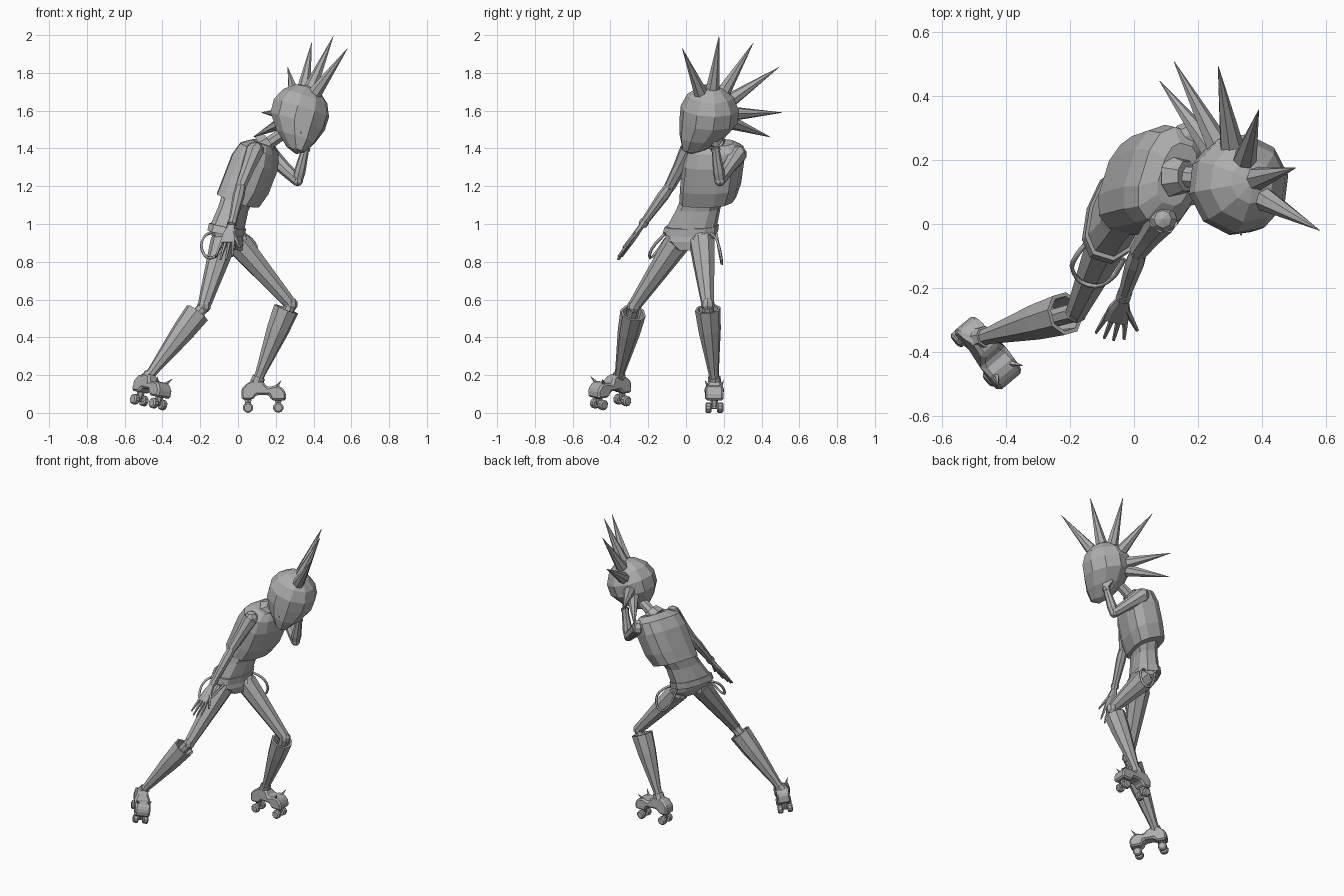
import bpy, bmesh, math
from mathutils import Vector as V, Matrix

cube = bpy.data.objects.get("Cube")
if cube:
    bpy.data.objects.remove(cube)

grey = bpy.data.materials.new("clay_grey")
grey.use_nodes = True
COL = (0.42, 0.42, 0.42, 1)
grey.diffuse_color = COL
grey.node_tree.nodes["Principled BSDF"].inputs["Base Color"].default_value = COL


def add(name, bm):
    bmesh.ops.recalc_face_normals(bm, faces=bm.faces)
    me = bpy.data.meshes.new(name)
    bm.to_mesh(me)
    bm.free()
    me.materials.append(grey)
    ob = bpy.data.objects.new(name, me)
    bpy.context.collection.objects.link(ob)
    return ob


def loft(name, rings, n=10, square=1.0):
    """Skin rings of (centre, side half-axis, forward half-axis)."""
    bm = bmesh.new()
    loops = []
    for c, a, b in rings:
        loop = []
        for i in range(n):
            t = 2 * math.pi * (i + 0.5) / n
            x, y = math.cos(t), math.sin(t)
            x = math.copysign(abs(x) ** square, x)
            y = math.copysign(abs(y) ** square, y)
            loop.append(bm.verts.new(V(c) + V(a) * x + V(b) * y))
        loops.append(loop)
    for p, q in zip(loops, loops[1:]):
        for i in range(n):
            j = (i + 1) % n
            bm.faces.new((p[i], p[j], q[j], q[i]))
    bm.faces.new(loops[0])
    bm.faces.new(loops[-1])
    return add(name, bm)


def turned(name, a, b, profile, n=8):
    """Turn a profile of (fraction along a to b, radius)."""
    a, b = V(a), V(b)
    m = (b - a).to_track_quat('Z', 'Y').to_matrix()
    rings = [(a.lerp(b, t), m.col[0] * r, m.col[1] * r) for t, r in profile]
    return loft(name, rings, n)


def rod(name, a, b, r1, r2, n=8):
    return turned(name, a, b, [(0, r1), (1, r2)], n)


def ball(name, c, r):
    bm = bmesh.new()
    bmesh.ops.create_uvsphere(bm, u_segments=8, v_segments=5, radius=r,
                              matrix=Matrix.Translation(c))
    return add(name, bm)


def frame(fwd, up, origin):
    f = V(fwd).normalized()
    s = f.cross(V(up)).normalized()
    u = s.cross(f)
    return Matrix.Translation(origin) @ Matrix((s, f, u)).transposed().to_4x4()


# Head: faceted ball drawn forward and down into a pointed chin
head_at = V((0.325, 0.125, 1.58))
H = frame((0.45, -0.87, -0.1), (0.3, 0.05, 0.95), head_at)
bm = bmesh.new()
bmesh.ops.create_uvsphere(bm, u_segments=10, v_segments=7, radius=1)
for v in bm.verts:
    x, y, z = v.co
    k = max(0, -z)
    v.co = H @ V((0.16 * x * (1 - 0.4 * k * k), 0.16 * y + 0.1 * k * k,
                  0.162 * z * (1 + 0.3 * k)))
add("head", bm)
rod("nose", head_at + V((0.0, -0.11, -0.08)), head_at + V((0.01, -0.16, -0.1)), 0.018, 0.003, 4)

# Mohawk spikes fanning over the skull
tips = [(0.58, -0.02, 1.93), (0.505, 0.175, 1.995), (0.39, 0.357, 1.96),
        (0.263, 0.493, 1.83), (0.125, 0.508, 1.59), (0.08, 0.447, 1.46)]
for i, tip in enumerate(tips):
    d = (V(tip) - head_at).normalized()
    rod(f"hair_spike_{i + 1}", head_at + d * 0.13, tip, 0.04, 0.001, 7)

# Neck and collar
rod("neck", (0.12, 0.15, 1.4), (0.27, 0.14, 1.5), 0.036, 0.032)
turned("collar", (0.125, 0.15, 1.41), (0.165, 0.15, 1.44), [(0, 0.07), (1, 0.05)])

# Torso: wide boxy shirt over a slim waist
L = V((0.29, 0.95, 0.0))
F = V((0.9, -0.27, -0.36))
loft("shirt", [((0.0, 0.115, 1.125), L * 0.15, F * 0.108),
               ((0.04, 0.13, 1.2), L * 0.162, F * 0.118),
               ((0.09, 0.145, 1.33), L * 0.165, F * 0.118),
               ((0.115, 0.15, 1.4), L * 0.155, F * 0.095),
               ((0.135, 0.155, 1.43), L * 0.1, F * 0.055)], 12, 0.72)
F2 = V((0.93, -0.29, -0.2))
loft("waist", [((-0.06, 0.025, 0.97), L * 0.14, F2 * 0.082),
               ((-0.025, 0.065, 1.08), L * 0.12, F2 * 0.072),
               ((0.01, 0.11, 1.17), L * 0.125, F2 * 0.08)], 10, 0.8)
loft("pelvis", [((-0.03, 0.03, 0.87), L * 0.08, F2 * 0.055),
                ((-0.05, 0.025, 0.92), L * 0.135, F2 * 0.08),
                ((-0.06, 0.025, 0.97), L * 0.14, F2 * 0.082)], 10, 0.8)
loft("belt", [((-0.063, 0.022, 0.95), L * 0.15, F2 * 0.091),
              ((-0.055, 0.03, 0.99), L * 0.147, F2 * 0.089)], 10, 0.8)


def strap(name, pts):
    cu = bpy.data.curves.new(name, 'CURVE')
    cu.dimensions = '3D'
    cu.bevel_depth = 0.008
    cu.bevel_resolution = 0
    cu.resolution_u = 3
    sp = cu.splines.new('BEZIER')
    sp.bezier_points.add(len(pts) - 1)
    for bp, p in zip(sp.bezier_points, pts):
        bp.co = p
        bp.handle_left_type = bp.handle_right_type = 'AUTO'
    cu.materials.append(grey)
    bpy.context.collection.objects.link(bpy.data.objects.new(name, cu))


# Braces hanging loose from the belt
strap("right_brace", [(-0.13, -0.04, 0.96), (-0.18, -0.1, 0.93), (-0.19, -0.15, 0.86),
                      (-0.145, -0.19, 0.82), (-0.08, -0.18, 0.87), (-0.03, -0.11, 0.95)])
strap("left_brace", [(0.0, 0.12, 0.96), (0.07, 0.16, 0.92), (0.1, 0.18, 0.86),
                     (0.06, 0.19, 0.79), (0.0, 0.18, 0.84), (-0.04, 0.16, 0.95)])


def hand(side, wrist, tip, across):
    """Flat palm with four spread fingers and a thumb."""
    w, t, a = V(wrist), V(tip), V(across).normalized()
    d = t - w
    n = d.cross(a).normalized() * 0.014
    mid = w + d * 0.5
    loft(side + "_palm", [(w, a * 0.018, n), (w + d * 0.25, a * 0.036, n),
                          (mid, a * 0.04, n)], 8, 0.7)
    for i in range(4):
        o = (i - 1.5) / 1.5
        end = w + d * (1 - 0.12 * abs(o)) + a * 0.045 * o
        rod(f"{side}_finger_{i + 1}", mid - d * 0.06 + a * 0.029 * o, end, 0.011, 0.005, 5)
    rod(side + "_thumb", w + d * 0.2 + a * 0.02, w + d * 0.62 + a * 0.075, 0.012, 0.006, 5)


def arm(side, shoulder, elbow, wrist):
    ball(side + "_shoulder", V(shoulder), 0.047)
    turned(side + "_sleeve", shoulder, elbow, [(0, 0.05), (0.5, 0.037), (1, 0.03)])
    ball(side + "_elbow", V(elbow), 0.03)
    turned(side + "_forearm", elbow, wrist, [(0, 0.027), (0.25, 0.031), (1, 0.019)])
    turned(side + "_cuff", elbow, wrist, [(0.87, 0.025), (0.97, 0.025)])


arm("right", (0.09, 0.015, 1.39), (0.015, -0.085, 1.2), (-0.035, -0.235, 0.99))
hand("right", (-0.035, -0.235, 0.99), (-0.08, -0.365, 0.805), (0.9, -0.2, 0))
arm("left", (0.165, 0.275, 1.37), (0.315, 0.18, 1.23), (0.36, 0.155, 1.41))
hand("left", (0.36, 0.155, 1.41), (0.345, 0.19, 1.55), (0.6, -0.7, 0))


def leg(side, hip, knee, boot_top, ankle):
    ball(side + "_hip", V(hip), 0.068)
    turned(side + "_thigh", hip, knee, [(0, 0.07), (0.3, 0.06), (1, 0.034)])
    ball(side + "_knee", V(knee), 0.037)
    rod(side + "_shin", knee, V(knee).lerp(V(ankle), 0.3), 0.032, 0.03)
    # Hollow flared boot shaft with a rolled ankle band
    turned(side + "_boot_shaft", ankle, boot_top,
           [(0, 0.026), (0.1, 0.028), (0.7, 0.06), (1, 0.069), (1, 0.056), (0.8, 0.045)])
    turned(side + "_ankle_band", ankle, boot_top, [(-0.05, 0.036), (0.04, 0.034)])


leg("right", (-0.075, -0.04, 0.91), (-0.18, -0.275, 0.565),
    (-0.215, -0.28, 0.53), (-0.475, -0.355, 0.19))
leg("left", (0.0, 0.085, 0.9), (0.28, 0.115, 0.575),
    (0.255, 0.115, 0.55), (0.105, 0.15, 0.175))

# Side outline of a skate boot: forward, up
OUTLINE = [(0, 0.07), (0, 0.13), (0.03, 0.155), (0.06, 0.175), (0.11, 0.17), (0.14, 0.135),
           (0.175, 0.145), (0.21, 0.14), (0.235, 0.11), (0.235, 0.065), (0.16, 0.065),
           (0.145, 0.095), (0.08, 0.095), (0.06, 0.07)]


def skate(side, origin, fwd, up):
    M = frame(fwd, up, origin)
    bm = bmesh.new()
    walls = [[bm.verts.new(M @ V((s * (0.042 if y < 0.12 else 0.048) * (0.7 if z > 0.15 else 1), y, z)))
              for y, z in OUTLINE] for s in (-1, 1)]
    a, b = walls
    bm.faces.new(a)
    bm.faces.new(b)
    for i in range(len(a)):
        j = (i + 1) % len(a)
        bm.faces.new((a[i], a[j], b[j], b[i]))
    shoe = add(side + "_skate_boot", bm)
    bev = shoe.modifiers.new("soft_edges", 'BEVEL')
    bev.width = 0.01
    bev.segments = 1
    for end, y in (("rear", 0.035), ("front", 0.195)):
        rod(f"{side}_{end}_truck", M @ V((0, y, 0.09)), M @ V((0, y, 0.028)), 0.026, 0.012, 6)
        rod(f"{side}_{end}_axle", M @ V((-0.045, y, 0.028)), M @ V((0.045, y, 0.028)), 0.008, 0.008, 6)
        for s in (-1, 1):
            turned(f"{side}_{end}_wheel_{'inner' if s < 0 else 'outer'}",
                   M @ V((s * 0.014, y, 0.028)), M @ V((s * 0.048, y, 0.028)),
                   [(0, 0.022), (0.2, 0.028), (0.8, 0.028), (1, 0.02)], 10)
    # Small horns on the toe cap
    for s in (-1, 1):
        rod(f"{side}_toe_horn_{'inner' if s < 0 else 'outer'}",
            M @ V((s * 0.03, 0.185, 0.135)), M @ V((s * 0.05, 0.21, 0.172)), 0.011, 0.001, 5)


skate("right", (-0.55, -0.31, 0.045), (0.62, -0.77, -0.13), (0.15, 0.05, 1))
skate("left", (0.018, 0.15, 0), (1, 0, 0), (0, 0, 1))
